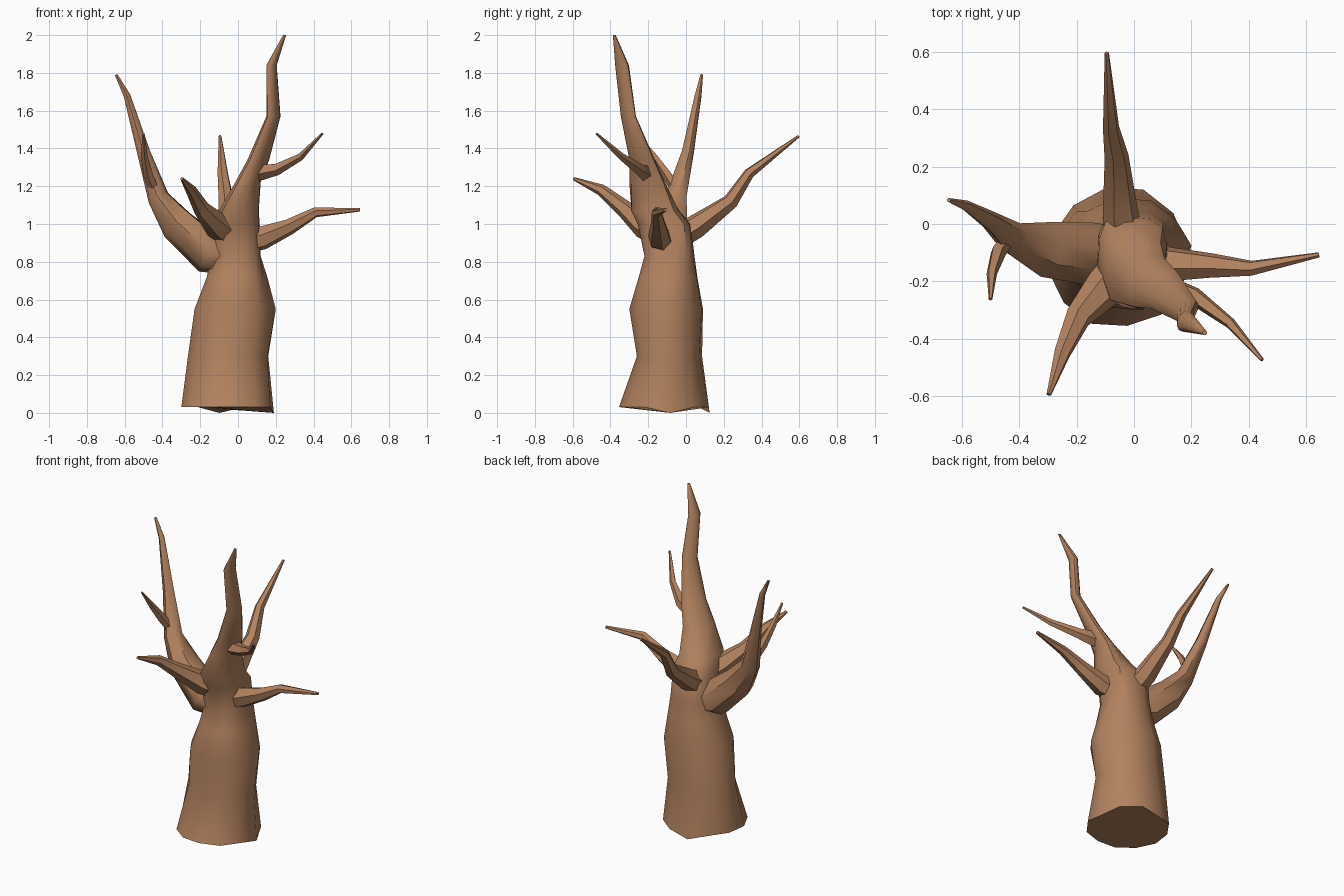
import bpy, bmesh, math, random
from mathutils import Vector

if "Cube" in bpy.data.objects:
    bpy.data.objects.remove(bpy.data.objects["Cube"])

random.seed(4)
bark = bpy.data.materials.new("bark")
bark.diffuse_color = (0.45, 0.225, 0.115, 1)
bark.use_nodes = True
bark.node_tree.nodes["Principled BSDF"].inputs["Base Color"].default_value = bark.diffuse_color


def loft(name, rings, angle):
    """Skin a list of equal-length point rings into one capped object."""
    bm = bmesh.new()
    vr = [[bm.verts.new(p) for p in ring] for ring in rings]
    n = len(vr[0])
    for a, b in zip(vr, vr[1:]):
        for i in range(n):
            j = (i + 1) % n
            bm.faces.new((a[i], a[j], b[j], b[i]))
    bm.faces.new(vr[0][::-1])
    bm.faces.new(vr[-1])
    bmesh.ops.recalc_face_normals(bm, faces=bm.faces)
    me = bpy.data.meshes.new(name)
    bm.to_mesh(me)
    bm.free()
    me.materials.append(bark)
    ob = bpy.data.objects.new(name, me)
    bpy.context.collection.objects.link(ob)
    bpy.ops.object.select_all(action='DESELECT')
    ob.select_set(True)
    bpy.context.view_layer.objects.active = ob
    bpy.ops.object.shade_smooth_by_angle(angle=math.radians(angle))


def branch(name, path, sides=6):
    """Tapered crooked limb through (x, y, z, radius) points."""
    pts = [Vector(p[:3]) for p in path]
    rings, prev, u = [], None, None
    for k, p in enumerate(pts):
        a = pts[max(k - 1, 0)]
        b = pts[min(k + 1, len(pts) - 1)]
        t = ((p - a).normalized() + (b - p).normalized()).normalized()
        if prev is None:
            u = t.orthogonal().normalized()
        else:
            u = prev.rotation_difference(t) @ u
        v = t.cross(u)
        prev = t
        ring = []
        for i in range(sides):
            w = 2 * math.pi * i / sides
            r = path[k][3] * random.uniform(1.0, 1.12)
            ring.append(p + (u * math.cos(w) + v * math.sin(w)) * r)
        rings.append(ring)
    loft(name, rings, 50)


# Trunk running into the tallest limb:
# z, x min, x max, y min, y max, diagonal flattening, boxiness
levels = [
    (0.03, -0.30, 0.19, -0.355, 0.125, 0, 1),
    (0.30, -0.265, 0.16, -0.26, 0.085, 0, 0.95),
    (0.55, -0.23, 0.20, -0.30, 0.09, 0, 0.95),
    (0.72, -0.165, 0.155, -0.25, 0.06, 0, 0.85),
    (0.83, -0.14, 0.12, -0.22, 0.045, 0, 0.75),
    (1.00, -0.125, 0.115, -0.255, 0.025, 0, 0.7),
    (1.07, -0.10, 0.11, -0.29, -0.035, 0.1, 0.8),
    (1.22, -0.015, 0.12, -0.30, -0.11, 0.4, 1),
    (1.34, 0.05, 0.165, -0.30, -0.165, 0.5, 1),
    (1.57, 0.15, 0.225, -0.345, -0.265, 0.5, 1),
    (1.84, 0.15, 0.205, -0.375, -0.302, 0.3, 1),
    (2.00, 0.238, 0.255, -0.387, -0.372, 0, 1),
]
N = 12
rings = []
for k, (z, x0, x1, y0, y1, d, box) in enumerate(levels):
    flute = 0.04 if k < 6 else 0.02
    lean = 0.06 if k < 4 else 0
    unit = []
    for i in range(N):
        w = 2 * math.pi * (i + 0.3) / N
        r = 1 + random.uniform(-flute, flute) + lean * math.cos(w - math.pi / 4)
        c, s = math.cos(w), math.sin(w + d)
        unit.append((r * math.copysign(abs(c) ** box, c),
                     r * math.copysign(abs(s) ** box, s)))
    xs, ys = [p[0] for p in unit], [p[1] for p in unit]
    ring = []
    for i, (x, y) in enumerate(unit):
        px = x0 + (x - min(xs)) / (max(xs) - min(xs)) * (x1 - x0)
        py = y0 + (y - min(ys)) / (max(ys) - min(ys)) * (y1 - y0)
        pz = (0.0 if i in (0, 3) else z) if k == 0 else z
        ring.append((px, py, pz))
    rings.append(ring)
loft("trunk", rings, 42)

# Big left limb and its twig
branch("left_limb", [
    (-0.02, -0.10, 0.80, 0.07), (-0.15, -0.10, 0.845, 0.105),
    (-0.32, -0.085, 1.00, 0.09), (-0.425, -0.05, 1.14, 0.055),
    (-0.50, 0.012, 1.38, 0.032), (-0.588, 0.065, 1.68, 0.017),
    (-0.645, 0.083, 1.79, 0.007)], 7)
branch("left_twig", [
    (-0.425, -0.03, 1.14, 0.025), (-0.475, -0.10, 1.26, 0.026),
    (-0.495, -0.17, 1.36, 0.018), (-0.50, -0.262, 1.478, 0.006)], 5)

# Back limb
branch("back_limb", [
    (-0.03, -0.10, 0.90, 0.07), (-0.05, 0.05, 0.985, 0.06),
    (-0.06, 0.235, 1.12, 0.040), (-0.08, 0.335, 1.268, 0.028),
    (-0.095, 0.597, 1.465, 0.007)])

# Right limb
branch("right_limb", [
    (0.0, -0.12, 0.90, 0.06), (0.13, -0.14, 0.925, 0.058),
    (0.27, -0.145, 0.985, 0.04), (0.41, -0.155, 1.062, 0.026),
    (0.645, -0.108, 1.075, 0.009)])

# Front limb leaning left
branch("front_limb", [
    (0.0, -0.09, 0.91, 0.06), (-0.105, -0.22, 0.99, 0.068),
    (-0.195, -0.325, 1.08, 0.042), (-0.25, -0.45, 1.18, 0.028),
    (-0.297, -0.595, 1.24, 0.008)])

# Twig on the tallest limb
branch("front_right_twig", [
    (0.06, -0.20, 1.25, 0.03), (0.125, -0.225, 1.275, 0.042),
    (0.21, -0.25, 1.29, 0.03), (0.335, -0.345, 1.357, 0.019),
    (0.447, -0.474, 1.478, 0.006)], 5)
